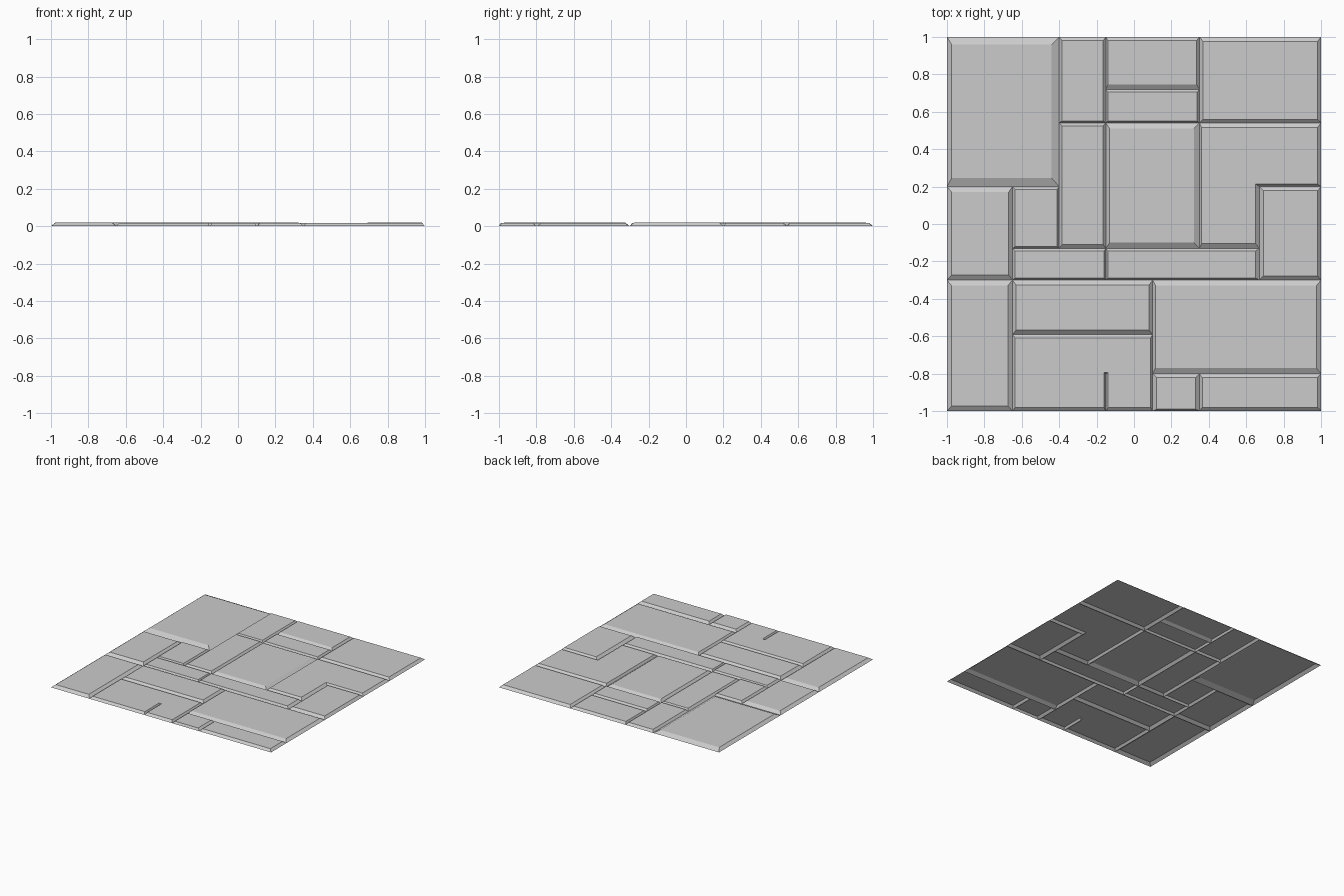
import bpy, bmesh
from mathutils import Vector

if "Cube" in bpy.data.objects:
    bpy.data.objects.remove(bpy.data.objects["Cube"])


def slab(name, pts, widths, h):
    """Open-bottomed stone: counter-clockwise outline, one bevel width per edge."""
    n = len(pts)
    pts = [Vector(p) for p in pts]
    lines = []
    for i in range(n):
        a, b = pts[i], pts[(i + 1) % n]
        d = (b - a).normalized()
        normal = Vector((-d.y, d.x))
        lines.append((normal, normal.dot(a) + widths[i]))
    # Each inset corner is where the two neighbouring offset edges cross
    inner = []
    for i in range(n):
        (n1, c1), (n2, c2) = lines[i - 1], lines[i]
        det = n1.x * n2.y - n1.y * n2.x
        inner.append(((c1 * n2.y - c2 * n1.y) / det, (n1.x * c2 - n2.x * c1) / det))
    bm = bmesh.new()
    low = [bm.verts.new((p.x, p.y, 0)) for p in pts]
    top = [bm.verts.new((x, y, h)) for x, y in inner]
    for i in range(n):
        j = (i + 1) % n
        bm.faces.new((low[i], low[j], top[j], top[i]))
    bm.faces.new(top)
    me = bpy.data.meshes.new(name)
    bm.to_mesh(me)
    bm.free()
    ob = bpy.data.objects.new(name, me)
    bpy.context.collection.objects.link(ob)


def rect(name, x0, x1, y0, y1, left, right, bottom, top, h):
    slab(name, [(x0, y0), (x1, y0), (x1, y1), (x0, y1)],
         [bottom, right, top, left], h)


# Rectangular stones: extents, then left/right/bottom/top bevel widths and height
rect("stone_back_left", -1, -.4, .2, 1, .025, .04, .045, .04, .020)
rect("stone_back_narrow", -.4, -.15, .54, 1, .015, .015, .012, .02, .017)
rect("stone_back_middle", -.15, .35, .72, 1, .01, .015, .025, .02, .017)
rect("stone_back_strip", -.15, .35, .54, .72, .01, .012, .01, .015, .016)
rect("stone_back_right", .35, 1, .54, 1, .02, .02, .02, .025, .018)
rect("stone_centre_narrow", -.4, -.15, -.13, .54, .015, .015, .02, .015, .017)
rect("stone_centre", -.15, .35, -.13, .54, .02, .03, .03, .03, .020)
rect("stone_right_block", .67, 1, -.3, .2, .022, .018, .022, .022, .019)
rect("stone_left_block", -1, -.65, -.3, .2, .025, .02, .027, .03, .019)
rect("stone_left_small", -.65, -.4, -.13, .2, .015, .012, .01, .015, .017)
rect("stone_strip_left", -.65, -.15, -.3, -.13, .015, .01, .012, .015, .016)
rect("stone_strip_right", -.15, .67, -.3, -.13, .01, .02, .012, .015, .017)
rect("stone_front_left", -1, -.65, -1, -.3, .025, .025, .027, .03, .019)
rect("stone_front_bar", -.65, .1, -.59, -.3, .02, .02, .022, .027, .020)
rect("stone_front_right", .1, 1, -.8, -.3, .015, .025, .03, .03, .018)
rect("stone_front_small", .1, .35, -1, -.8, .02, .02, .01, .02, .018)
rect("stone_front_corner", .35, 1, -1, -.8, .015, .02, .02, .022, .018)

# L-shaped stone wrapping the right block
slab("stone_right_corner",
     [(.35, -.13), (.67, -.13), (.67, .2), (1, .2), (1, .54), (.35, .54)],
     [.025, .02, .015, .02, .025, .012], .018)

# Front stone split part-way by a narrow crack
slab("stone_front_cracked",
     [(-.65, -1), (-.151, -1), (-.151, -.8), (-.149, -.8), (-.149, -1),
      (.1, -1), (.1, -.59), (-.65, -.59)],
     [.02, .01, .005, .01, .02, .012, .02, .015], .017)
